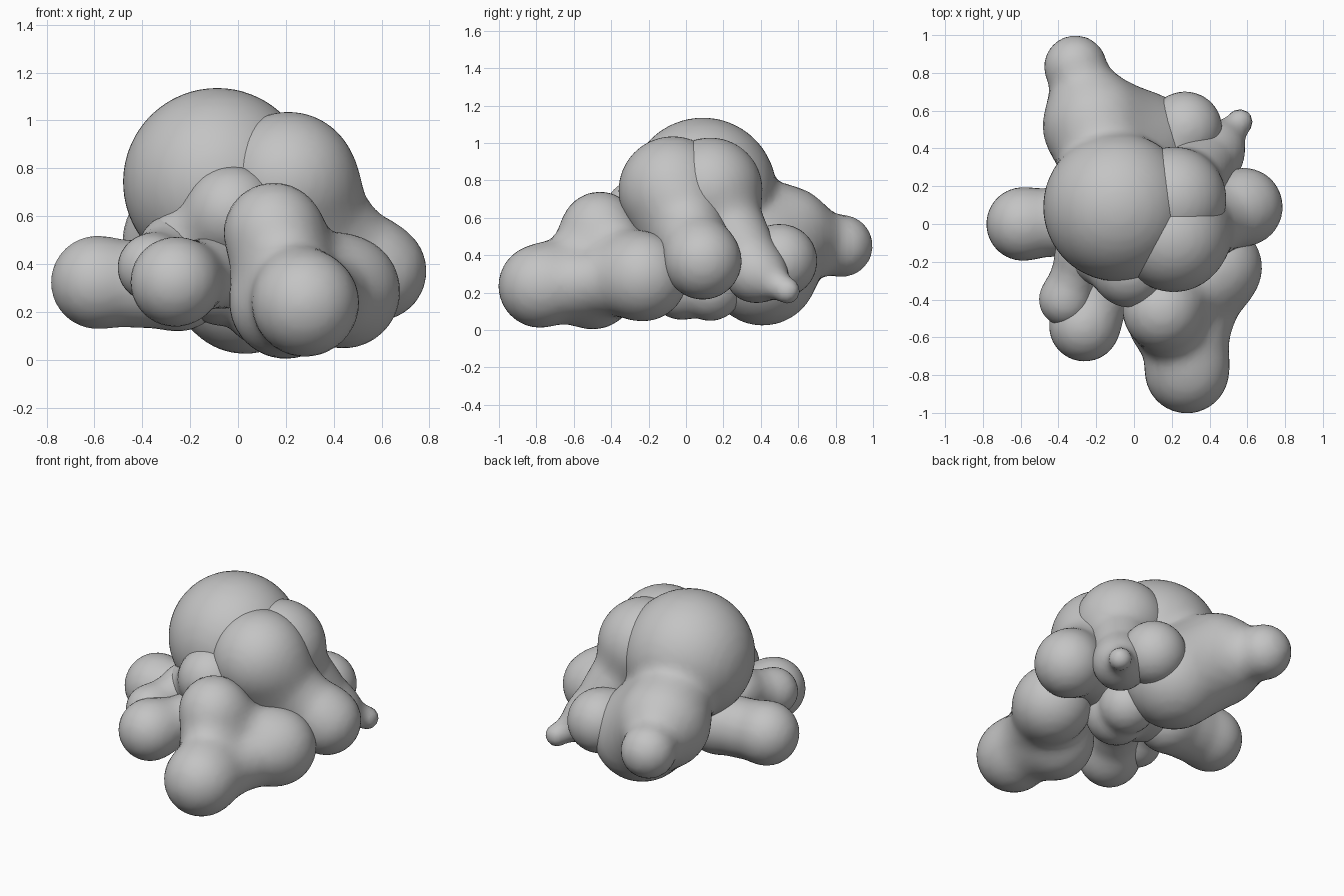
import bpy, bmesh
from mathutils import Vector

if "Cube" in bpy.data.objects:
    bpy.data.objects.remove(bpy.data.objects["Cube"])

grey = bpy.data.materials.new("soft_grey")
grey.diffuse_color = (0.55, 0.55, 0.55, 1)
grey.use_nodes = True
grey.node_tree.nodes["Principled BSDF"].inputs["Base Color"].default_value = grey.diffuse_color


def distance(p, prims, k):
    """Smoothly blended distance to a set of tapered capsules."""
    best = None
    for a, ra, ab, rb, l2 in prims:
        t = min(1, max(0, (p - a).dot(ab) / l2)) if l2 else 0
        d = (p - a - ab * t).length - ra - (rb - ra) * t
        if best is None:
            best = d
        else:
            h = max(k - abs(best - d), 0) / k
            best = min(best, d) - h * h * k / 4
    return best


def blob(name, balls, links=(), k=0.1, voxel=0.028):
    """balls: (x, y, z, r); links: (i, j, start radius, end radius)."""
    prims = [(Vector(b[:3]), b[3], Vector(), b[3], 0) for b in balls]
    for i, j, ra, rb in links:
        a, b = Vector(balls[i][:3]), Vector(balls[j][:3])
        prims.append((a, ra, b - a, rb, (b - a).length_squared))
    # rough union of spheres
    bm = bmesh.new()
    for a, ra, ab, rb, l2 in prims:
        steps = 8 if l2 else 1
        for s in range(steps):
            t = s / max(1, steps - 1)
            new = bmesh.ops.create_icosphere(bm, subdivisions=3, radius=ra + (rb - ra) * t)
            bmesh.ops.translate(bm, verts=new["verts"], vec=a + ab * t)
    me = bpy.data.meshes.new(name + "_rough")
    bm.to_mesh(me)
    bm.free()
    ob = bpy.data.objects.new(name, me)
    bpy.context.collection.objects.link(ob)
    mod = ob.modifiers.new("fuse", 'REMESH')
    mod.mode = 'VOXEL'
    mod.voxel_size = voxel
    dg = bpy.context.evaluated_depsgraph_get()
    fused = bpy.data.meshes.new_from_object(ob.evaluated_get(dg))
    ob.modifiers.clear()
    ob.data = fused
    bpy.data.meshes.remove(me)
    fused.name = name
    # settle the skin onto the blended surface
    e = 0.002
    axes = [Vector((e, 0, 0)), Vector((0, e, 0)), Vector((0, 0, e))]
    for v in fused.vertices:
        p = v.co.copy()
        for _ in range(3):
            d = distance(p, prims, k)
            g = Vector([distance(p + ax, prims, k) - d for ax in axes])
            if g.length > 1e-9:
                p -= g.normalized() * d
        v.co = p
    fused.materials.clear()
    fused.materials.append(grey)
    for f in fused.polygons:
        f.use_smooth = True
        f.material_index = 0
    fused.update()
    return ob


# large dome running into the rear lobe and its small end ball
blob("dome_and_rear_lobe",
     [(-0.087, 0.09, 0.742, 0.393), (-0.2, 0.52, 0.49, 0.255),
      (0.03, 0.41, 0.32, 0.27), (-0.31, 0.832, 0.45, 0.165)],
     [(1, 2, 0.25, 0.26)], k=0.12, voxel=0.035)

# front lobes: nose, base, upper bump, right bulge
blob("front_lobes",
     [(0.28, -0.78, 0.235, 0.217), (0.2, -0.5, 0.24, 0.225),
      (0.15, -0.46, 0.53, 0.188), (0.44, -0.23, 0.285, 0.232)],
     [(0, 3, 0.16, 0.17), (2, 0, 0.13, 0.13), (2, 1, 0.17, 0.19), (2, 3, 0.13, 0.16)],
     k=0.1, voxel=0.032)

# upper right lobe flowing down to the right ball
blob("right_front_lobe",
     [(0.21, -0.07, 0.745, 0.288), (0.58, 0.09, 0.37, 0.193), (0.25, 0.0, 0.45, 0.22)],
     [(0, 1, 0.18, 0.14)], k=0.14)

# its twin behind, flowing down to a pointed spur
blob("right_rear_lobe",
     [(0.21, 0.13, 0.75, 0.278), (0.42, 0.375, 0.31, 0.15), (0.56, 0.54, 0.21, 0.055)],
     [(0, 1, 0.21, 0.15), (1, 2, 0.145, 0.055)], k=0.05, voxel=0.024)

# rear right ball
blob("rear_right_ball",
     [(0.27, 0.505, 0.37, 0.195), (0.1, 0.2, 0.42, 0.18)], [(0, 1, 0.15, 0.15)], k=0.06)

# left arm
blob("left_arm",
     [(-0.587, 0.0, 0.323, 0.19), (-0.25, 0.02, 0.31, 0.185)],
     [(0, 1, 0.182, 0.182)], k=0.03)

# front left pair
blob("front_left_ball",
     [(-0.262, -0.54, 0.325, 0.184), (-0.05, -0.2, 0.38, 0.15)],
     [(0, 1, 0.15, 0.15)], k=0.06)
blob("front_left_side_ball",
     [(-0.36, -0.4, 0.385, 0.138), (-0.27, -0.15, 0.46, 0.14)],
     [(0, 1, 0.125, 0.13)], k=0.04, voxel=0.024)

# bump under the dome at the front
blob("front_middle_bump",
     [(-0.025, -0.245, 0.615, 0.185), (0.0, -0.1, 0.42, 0.2), (-0.22, -0.15, 0.48, 0.15)],
     [(0, 1, 0.15, 0.15), (0, 2, 0.15, 0.12)], k=0.08)

# small lobes filling the underside
blob("underside_lobes",
     [(0.12, -0.02, 0.24, 0.185), (0.16, 0.13, 0.22, 0.17), (-0.05, 0.0, 0.38, 0.24)], k=0.03)
